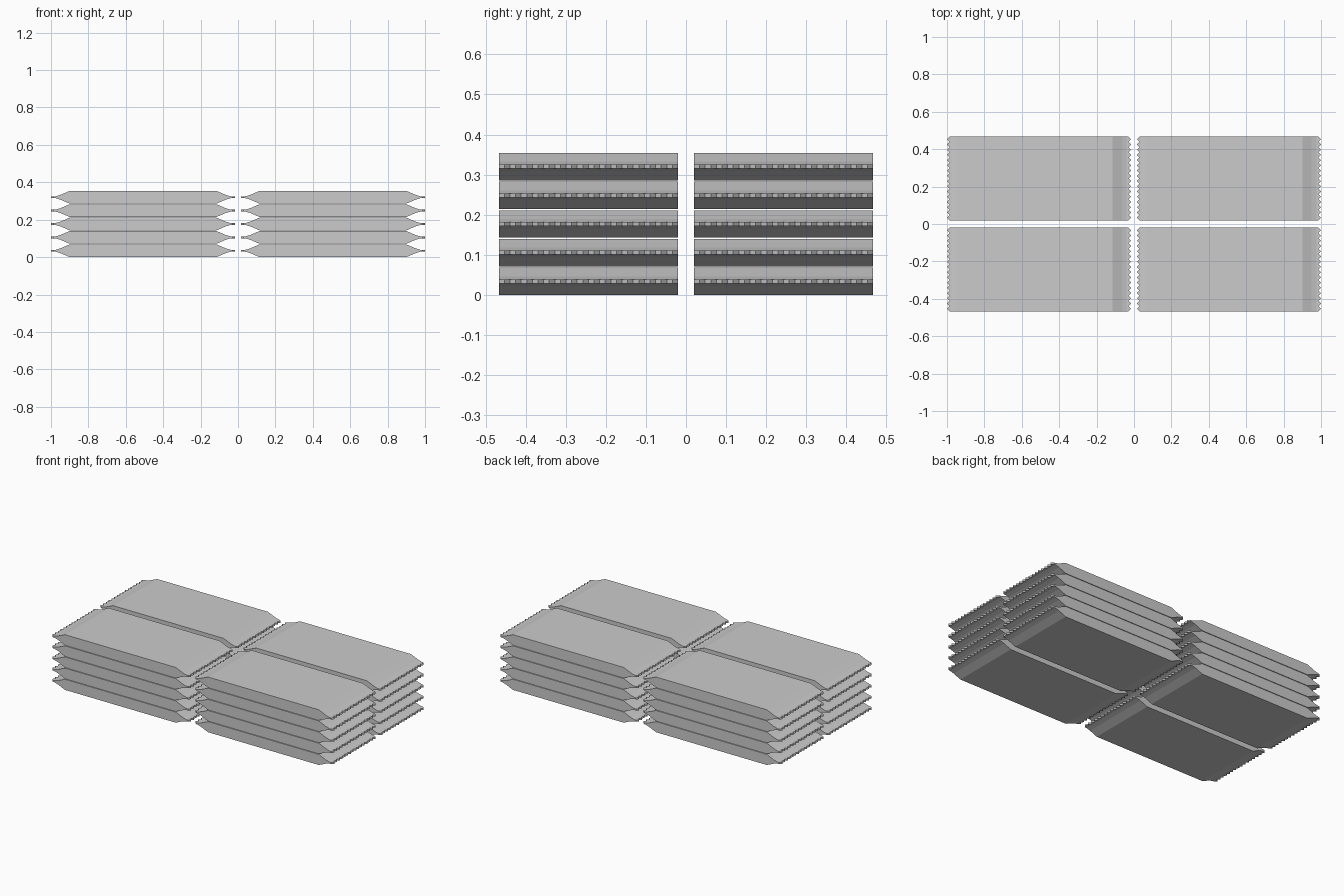
import bpy, bmesh

if "Cube" in bpy.data.objects:
    bpy.data.objects.remove(bpy.data.objects["Cube"])

HALF_W = 0.2235      # half packet width (y)
HALF_H = 0.034       # half packet height (z)
TEETH = 16           # serrations along each crimped end
TIP, VALLEY = 0.4925, 0.4785


def packet_mesh():
    """Sealed sachet: pillow profile lofted along y with zigzag ends."""
    bm = bmesh.new()
    slices = []
    n = TEETH * 2
    for j in range(n + 1):
        y = -HALF_W + 2 * HALF_W * j / n
        tip = TIP if j % 2 else VALLEY
        # upper right quarter of the profile: body edge, slope break, crimp, tip
        q = [(0.3925, HALF_H), (0.4425, 0.0125), (0.468, 0.005), (tip, 0.005)]
        ring = q + [(x, -z) for x, z in reversed(q)]
        ring += [(-x, -z) for x, z in q] + [(-x, z) for x, z in reversed(q)]
        slices.append([bm.verts.new((x, y, z)) for x, z in ring])
    # skin between neighbouring slices
    for a, b in zip(slices, slices[1:]):
        for i in range(len(a)):
            k = (i + 1) % len(a)
            bm.faces.new((a[i], a[k], b[k], b[i]))
    # flat long sides
    bm.faces.new(slices[0])
    bm.faces.new(slices[-1])
    bmesh.ops.recalc_face_normals(bm, faces=bm.faces)
    # merge coplanar strips into clean flat panels
    bmesh.ops.dissolve_limit(bm, angle_limit=0.01, verts=bm.verts, edges=bm.edges)
    me = bpy.data.meshes.new("sachet")
    bm.to_mesh(me)
    bm.free()
    return me


# four stacks of five sachets
mesh = packet_mesh()
for sx in (-1, 1):
    for sy in (-1, 1):
        for level in range(5):
            ob = bpy.data.objects.new("sachet", mesh)
            ob.location = (sx * 0.5075, sy * 0.2435, HALF_H + 0.0715 * level)
            bpy.context.collection.objects.link(ob)
